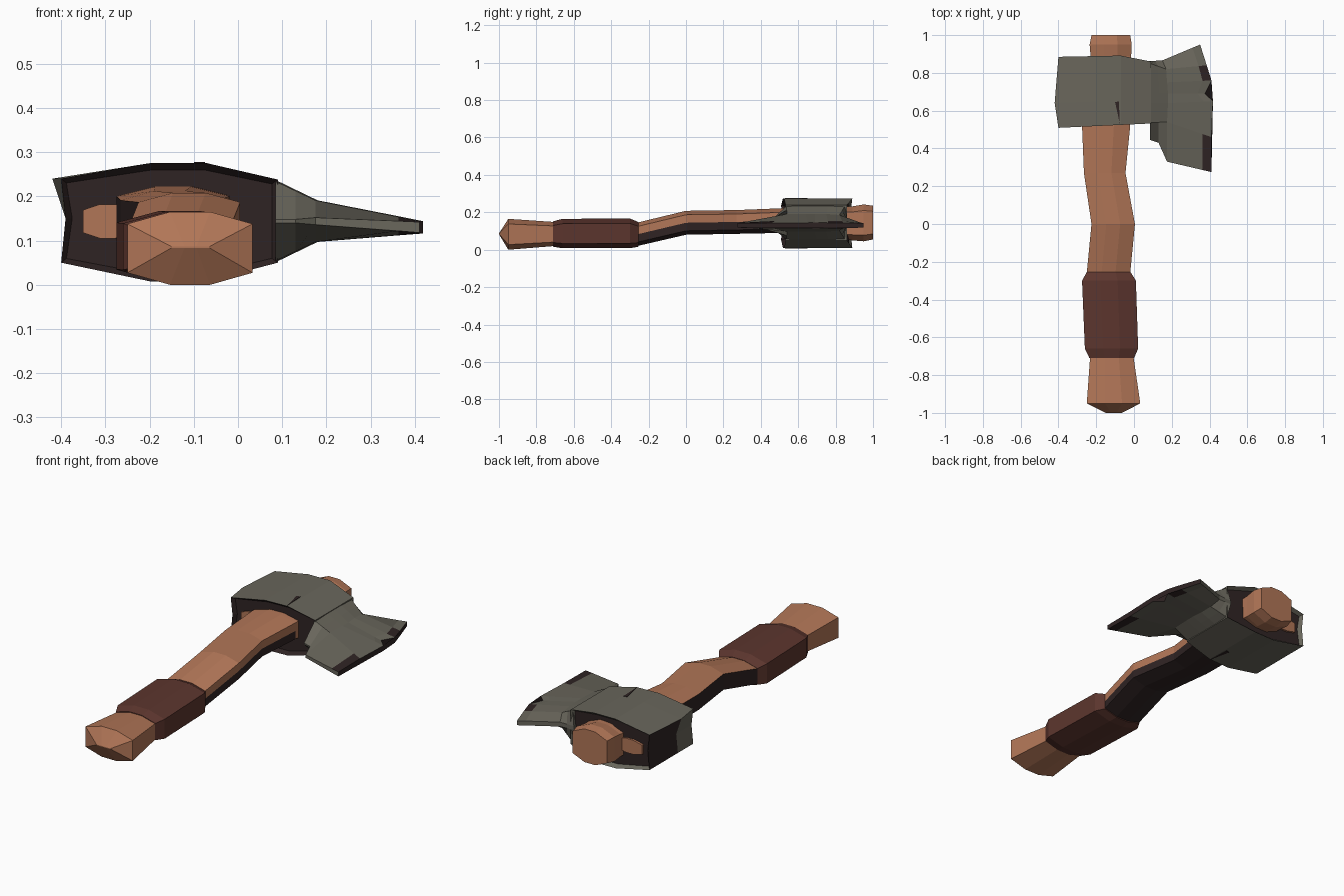
import bpy, bmesh

if "Cube" in bpy.data.objects:
    bpy.data.objects.remove(bpy.data.objects["Cube"])


def material(name, rgb):
    m = bpy.data.materials.new(name)
    m.diffuse_color = (*rgb, 1)
    m.use_nodes = True
    m.node_tree.nodes["Principled BSDF"].inputs["Base Color"].default_value = m.diffuse_color
    return m


WOOD = material("wood", (0.44, 0.18, 0.095))
DARK = material("dark_stain", (0.028, 0.017, 0.017))
STEEL = material("worn_steel", (0.14, 0.132, 0.105))
LEATHER = material("leather", (0.107, 0.036, 0.027))


def loft(name, rings, mats, rule=lambda i, k: 0, caps=(0, 0), finish=None):
    """Skin closed rings of points; rule(ring, side) gives the material slot."""
    bm = bmesh.new()
    vs = [[bm.verts.new(p) for p in r] for r in rings]
    n = len(rings[0])
    for i in range(len(vs) - 1):
        for k in range(n):
            j = (k + 1) % n
            f = bm.faces.new((vs[i][k], vs[i][j], vs[i + 1][j], vs[i + 1][k]))
            f.material_index = rule(i, k)
    ends = [bm.faces.new(vs[0]), bm.faces.new(vs[-1])]
    for f, c in zip(ends, caps):
        f.material_index = c
    bmesh.ops.recalc_face_normals(bm, faces=bm.faces)
    if finish:
        finish(bm, ends)
    me = bpy.data.meshes.new(name)
    bm.to_mesh(me)
    bm.free()
    for m in mats:
        me.materials.append(m)
    ob = bpy.data.objects.new(name, me)
    bpy.context.collection.objects.link(ob)
    return ob


# Chamfered handle cross-section, in unit width and height
SECTION = [(-.32, -1), (.32, -1), (1, -.67), (1, 0), (1, .67),
           (.32, 1), (-.32, 1), (-1, .67), (-1, 0), (-1, -.67)]


def bar(name, stations, mats, rule=lambda i, k: 0):
    rings = []
    for y, x0, x1, z0, z1 in stations:
        rings.append([((x0 + x1) / 2 + u * (x1 - x0) / 2, y,
                       (z0 + z1) / 2 + v * (z1 - z0) / 2) for u, v in SECTION])
    return loft(name, rings, mats, rule)


# Handle: stations are y, left x, right x, bottom z, top z
bar("handle", [
    (-1.0, -.15, -.065, .083, .087),
    (-.95, -.25, .033, 0, .165),
    (-.70, -.232, -.003, .02, .148),
    (-.26, -.25, -.02, .02, .145),
    (0, -.225, .005, .08, .208),
    (.27, -.265, -.045, .085, .212),
    (.52, -.275, -.02, .09, .222),
    (.89, -.23, -.015, .05, .232),
    (.95, -.235, -.012, .045, .242),
    (1.0, -.225, -.02, .055, .235)],
    [WOOD, DARK],
    lambda i, k: int(3 <= i <= 5 and k in (0, 1, 2, 7, 8, 9)))

# Leather grip wrap
bar("grip_wrap", [
    (-.71, -.236, .0, .016, .152),
    (-.66, -.26, .022, .008, .165),
    (-.30, -.275, .01, .008, .167),
    (-.255, -.25, -.018, .016, .148)], [LEATHER])

# Wooden wedge beside the handle inside the socket
bar("wedge", [(.525, -.35, -.24, .105, .182),
              (.878, -.35, -.2, .105, .182)], [WOOD])

# Head body: x-z profile swept along y
PROFILE = [(-.40, .24), (-.20, .275), (-.07, .275), (.09, .238), (.09, .05),
           (-.07, .008), (-.20, .008), (-.40, .05), (-.39, .15)]


def body_ring(t):
    ring = []
    for x, z in PROFILE:
        front = .528 + .047 * x
        back = .86 if x > 0 else .893 + .02 * x
        bulge = .02 if t == .35 and x < -.3 and z > .2 else 0
        ring.append((x - bulge, front + t * (back - front), z))
    return ring


def sink_sockets(bm, ends):
    for f in ends:
        bmesh.ops.inset_region(bm, faces=[f], thickness=.016, depth=0)
        inward = -f.normal * .02
        f.material_index = 1
        bmesh.ops.translate(bm, verts=f.verts, vec=inward)


loft("head_body", [body_ring(t) for t in (0, .35, 1)], [STEEL, DARK],
     lambda i, k: int(i == 1 and k in (7, 8)), caps=(1, 0), finish=sink_sockets)

# Blade: each station is a row of (x, y, half thickness) about a centre height
START = [(.085, .445, .004), (.085, .537, .09), (.085, .64, .093), (.085, .70, .093),
         (.085, .76, .093), (.085, .85, .088), (.07, .862, .01)]
NECK = [(.175, .33, .008), (.175, .54, .047), (.18, .64, .047), (.18, .69, .047),
        (.175, .75, .047), (.17, .82, .042), (.15, .866, .012)]
EDGE = [(.41, .275, .012), (.41, .46, .014), (.418, .65, .014), (.375, .69, .016),
        (.41, .76, .014), (.385, .84, .014), (.35, .95, .012)]


def blend(a, b, t):
    return [tuple(p + t * (q - p) for p, q in zip(u, v)) for u, v in zip(a, b)]


SPUR = blend(START, NECK, .5)
SPUR[0] = (.13, .43, .004)


def blade_ring(row, zc):
    return ([(x, y, zc + h) for x, y, h in row]
            + [(x, y, zc - h) for x, y, h in reversed(row)])


loft("blade", [blade_ring(START, .144), blade_ring(SPUR, .144), blade_ring(NECK, .144),
               blade_ring(blend(NECK, EDGE, .8), .133), blade_ring(EDGE, .13)],
     [STEEL, DARK],
     lambda i, k: int(i == 3 and k in (0, 4, 8, 12)), caps=(0, 1))

# Small dark wear marks as thin plates on the top and bottom of the head
for label, z in (("upper", .2745), ("lower", .0055)):
    rings = [[(x, y, z + dz) for x, y in
              ((-.10, .645), (-.08, .65), (-.075, .53), (-.09, .60))] for dz in (0, .003)]
    loft("wear_mark_" + label, rings, [DARK])
